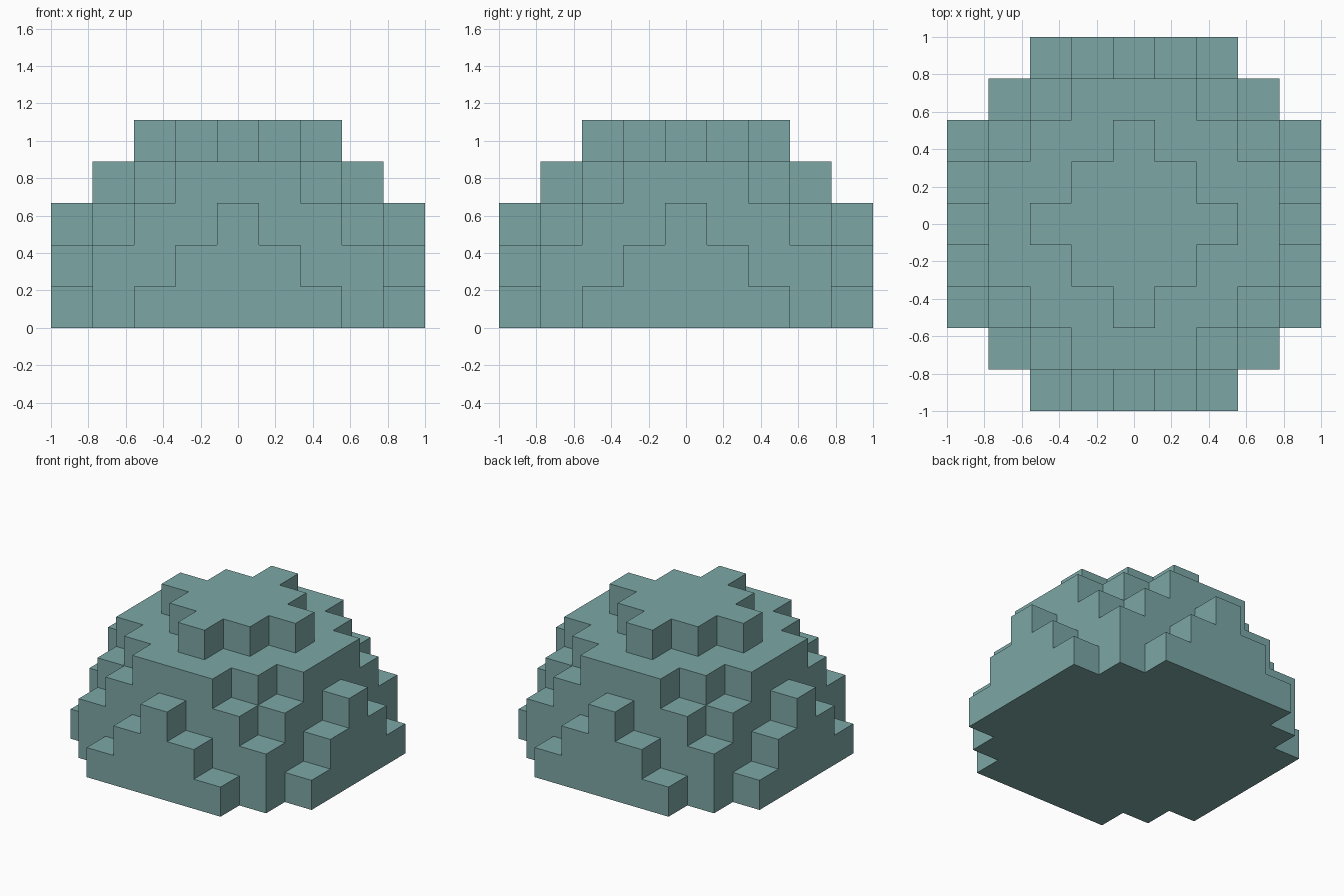
import bpy, bmesh
from mathutils import Vector

if "Cube" in bpy.data.objects:
    bpy.data.objects.remove(bpy.data.objects["Cube"])

U = 2 / 9          # block size: nine blocks across
R2 = 20            # squared radius of the dome in blocks


def filled(c):
    return c.z >= 0 and c.length_squared <= R2 + 0.01


# Blocky dome: only the outside faces of each block are made
bm = bmesh.new()
axes = [Vector((1, 0, 0)), Vector((0, 1, 0)), Vector((0, 0, 1))]
for x in range(-4, 5):
    for y in range(-4, 5):
        for z in range(5):
            cell = Vector((x, y, z))
            if not filled(cell):
                continue
            for i in range(3):
                for s in (1, -1):
                    n = axes[i] * s
                    if filled(cell + n):
                        continue
                    a, b = axes[(i + 1) % 3] / 2, axes[(i + 2) % 3] / 2 * s
                    mid = cell + n / 2 + Vector((0, 0, 0.5))
                    corners = (mid - a - b, mid + a - b, mid + a + b, mid - a + b)
                    bm.faces.new([bm.verts.new(p * U) for p in corners])

# Weld the shared corners
bmesh.ops.remove_doubles(bm, verts=bm.verts, dist=0.001)
bmesh.ops.recalc_face_normals(bm, faces=bm.faces)

mesh = bpy.data.meshes.new("block_dome")
bm.to_mesh(mesh)
bm.free()
dome = bpy.data.objects.new("block_dome", mesh)
bpy.context.collection.objects.link(dome)

# Muted teal colour
mat = bpy.data.materials.new("teal")
mat.diffuse_color = (0.2, 0.39, 0.38, 1)
mat.use_nodes = True
mat.node_tree.nodes["Principled BSDF"].inputs["Base Color"].default_value = mat.diffuse_color
mesh.materials.append(mat)
